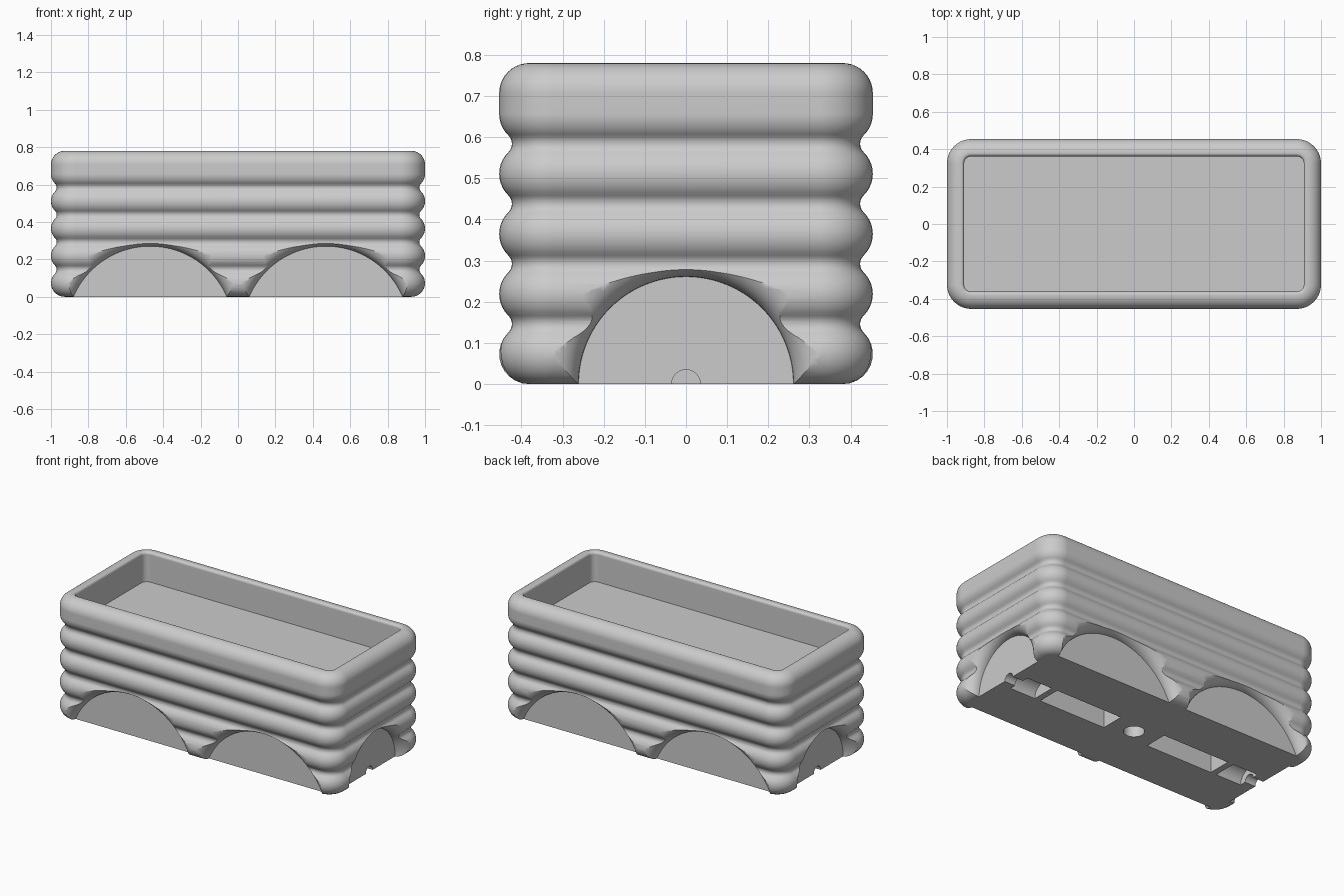
import bpy, bmesh, math
from mathutils import Matrix, Vector

cube = bpy.data.objects.get("Cube")
if cube:
    bpy.data.objects.remove(cube)

HALF_X, HALF_Y, HEIGHT, CORNER = 1.0, 0.454, 0.78, 0.13
PITCH = 0.146           # spacing of the ribs
ROUND = PITCH / 2       # radius of each rib
PLATE = 0.075           # depth of the arched recesses
FLOOR = 0.59            # height of the tray floor

grey = bpy.data.materials.new("light grey")
grey.use_nodes = True
grey.diffuse_color = (0.6, 0.6, 0.6, 1)
grey.node_tree.nodes["Principled BSDF"].inputs["Base Color"].default_value = (0.6, 0.6, 0.6, 1)


def add_object(name, bm):
    bmesh.ops.recalc_face_normals(bm, faces=bm.faces)
    mesh = bpy.data.meshes.new(name)
    bm.to_mesh(mesh)
    bm.free()
    mesh.materials.append(grey)
    obj = bpy.data.objects.new(name, mesh)
    bpy.context.collection.objects.link(obj)
    return obj


def loft(bm, rings):
    """Skin a list of point loops and cap both ends."""
    loops = [[bm.verts.new(p) for p in ring] for ring in rings]
    n = len(loops[0])
    for a, b in zip(loops, loops[1:]):
        for i in range(n):
            j = (i + 1) % n
            bm.faces.new((a[i], a[j], b[j], b[i]))
    bm.faces.new(loops[0])
    bm.faces.new(loops[-1])


def arc(cu, cz, r, start, end, steps):
    """Points on an arc in (inset, z); angle 0 faces outward, 90 faces up."""
    angles = [math.radians(start + (end - start) * i / steps) for i in range(steps + 1)]
    return [(cu - r * math.cos(a), cz + r * math.sin(a)) for a in angles]


def rounded_rect(inset, z, steps=10):
    r = CORNER - inset
    points = []
    for k, (sx, sy) in enumerate(((1, 1), (-1, 1), (-1, -1), (1, -1))):
        for i in range(steps + 1):
            a = math.pi / 2 * (k + i / steps)
            points.append((sx * (HALF_X - CORNER) + r * math.cos(a),
                           sy * (HALF_Y - CORNER) + r * math.sin(a), z))
    return points


# Wall profile: ribs joined by small hollow fillets, then rolled rim and tray
BEND = 46
s, c = math.sin(math.radians(BEND)), math.cos(math.radians(BEND))
hollow = ROUND / s - ROUND
profile = []
for rib in range(5):
    z = ROUND + rib * PITCH
    profile += arc(ROUND, z, ROUND, -90 if rib == 0 else -BEND, 0 if rib == 4 else BEND, 10)
    if rib < 4:
        centre = ROUND - (ROUND + hollow) * c
        profile += arc(centre, z + ROUND, -hollow, BEND, -BEND, 6)[1:-1]
profile += arc(ROUND, HEIGHT - ROUND, ROUND, 0, 90, 10)
profile += arc(0.075, HEIGHT - 0.017, 0.017, 90, 180, 5)[1:]
profile.append((0.092, FLOOR))

bm = bmesh.new()
loft(bm, [rounded_rect(u, z) for u, z in profile])
planter = add_object("planter_body", bm)
cutters = []


# Arched recess cutter: a disc whose rim flares outward to round the edge
def arch_cutter(name, centre, direction, radius):
    flare = [(PLATE * math.sin(t), radius + PLATE * (1 - math.cos(t)))
             for t in (math.radians(9 * i) for i in range(11))]
    flare.append((PLATE + 0.05, radius + PLATE))
    turn = Vector((0, 0, 1)).rotation_difference(Vector(direction)).to_matrix()
    rings = []
    for depth, r in flare:
        rings.append([Vector(centre) + turn @ Vector((
            r * math.cos(math.tau * i / 128), r * math.sin(math.tau * i / 128), depth))
            for i in range(128)])
    bm = bmesh.new()
    loft(bm, rings)
    cutters.append(add_object(name, bm))


def cylinder_cutter(name, radius, length, centre, axis):
    bm = bmesh.new()
    place = Matrix.Translation(centre)
    if axis == "X":
        place = place @ Matrix.Rotation(math.pi / 2, 4, "Y")
    bmesh.ops.create_cone(bm, cap_ends=True, segments=32, radius1=radius,
                          radius2=radius, depth=length, matrix=place)
    cutters.append(add_object(name, bm))


def box_cutter(name, size, centre):
    bm = bmesh.new()
    bmesh.ops.create_cube(bm, size=1, matrix=Matrix.Translation(centre) @ Matrix.Diagonal((*size, 1)))
    cutters.append(add_object(name, bm))


for side in (-1, 1):
    # Arches: two on each long side, one on each end
    for x in (-0.47, 0.47):
        arch_cutter("long_side_arch", (x, side * (HALF_Y - PLATE), -0.176), (0, side, 0), 0.446)
    arch_cutter("end_arch", (side * (HALF_X - PLATE), 0, 0), (side, 0, 0), 0.261)
    # Underside: slot, half-round pocket and cable groove toward each end
    box_cutter("slot", (0.47, 0.15, 0.32), (side * 0.395, 0, 0))
    cylinder_cutter("end_pocket", 0.075, 0.18, (side * 0.76, 0, 0), "X")
    cylinder_cutter("end_groove", 0.035, 0.3, (side * 0.95, 0, 0), "X")
cylinder_cutter("centre_hole", 0.06, 0.3, (0, 0, 0), "Z")

# Cut the recesses and discard the cutters
bpy.context.view_layer.objects.active = planter
for cutter in cutters:
    mod = planter.modifiers.new("cut", "BOOLEAN")
    mod.operation, mod.solver, mod.object = "DIFFERENCE", "EXACT", cutter
    bpy.ops.object.modifier_apply(modifier=mod.name)
    bpy.data.objects.remove(cutter)

# Smooth the ribs and keep the flat panels flat
bpy.ops.object.select_all(action="DESELECT")
planter.select_set(True)
bpy.ops.object.shade_smooth_by_angle(angle=math.radians(35))
weighted = planter.modifiers.new("flat_panels", "WEIGHTED_NORMAL")
weighted.keep_sharp = True
